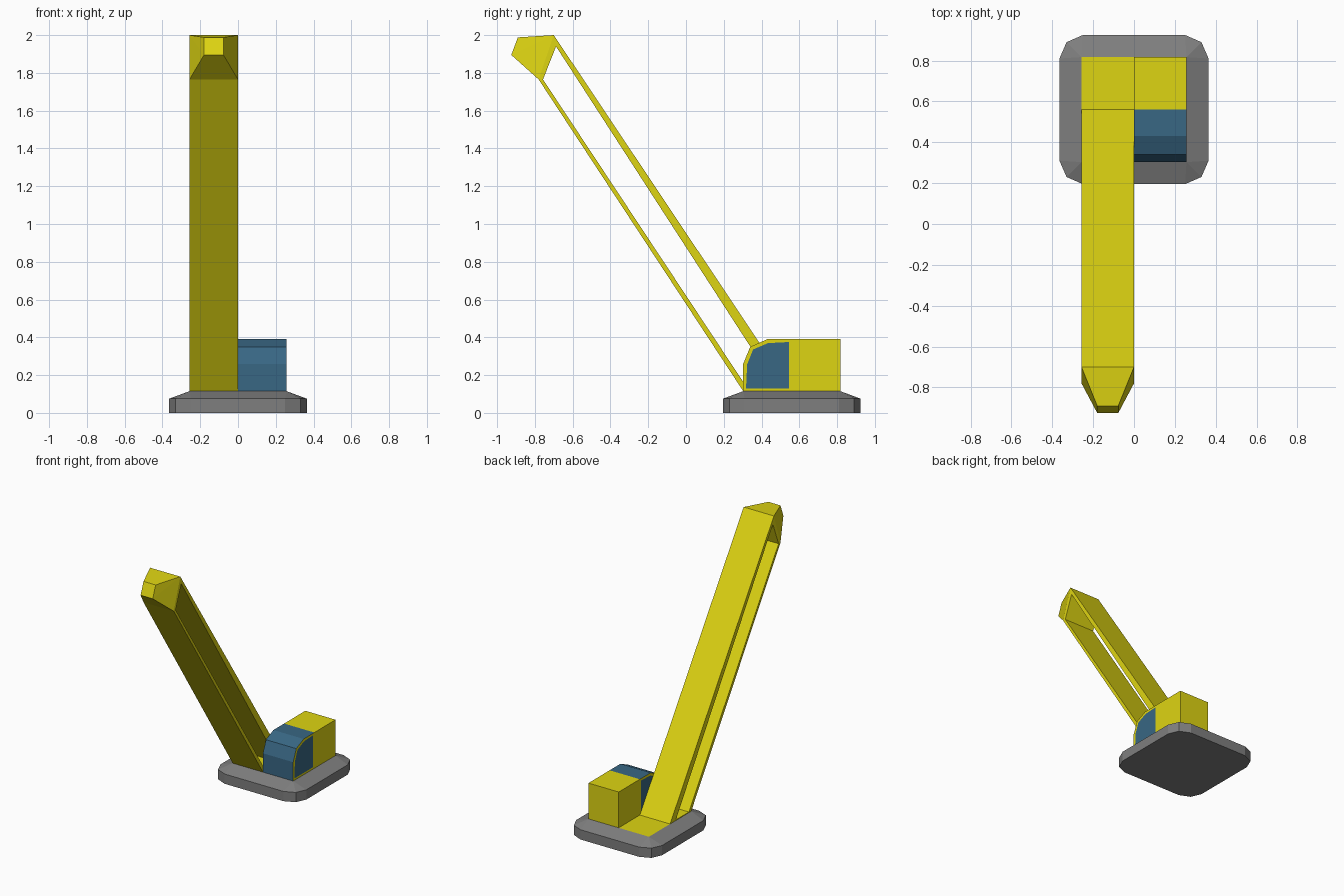
import bpy
import bmesh

if "Cube" in bpy.data.objects:
    bpy.data.objects.remove(bpy.data.objects["Cube"], do_unlink=True)


def material(name, rgb):
    mat = bpy.data.materials.new(name)
    mat.use_nodes = True
    mat.diffuse_color = (*rgb, 1)
    mat.node_tree.nodes["Principled BSDF"].inputs["Base Color"].default_value = (*rgb, 1)
    return mat


YELLOW = material("machine yellow", (0.73, 0.66, 0.006))
BLUE = material("window blue", (0.04, 0.135, 0.23))
GREY = material("base grey", (0.21, 0.21, 0.21))


def finish(bm, name, mats):
    bmesh.ops.recalc_face_normals(bm, faces=bm.faces)
    mesh = bpy.data.meshes.new(name)
    bm.to_mesh(mesh)
    bm.free()
    for mat in mats:
        mesh.materials.append(mat)
    obj = bpy.data.objects.new(name, mesh)
    bpy.context.scene.collection.objects.link(obj)
    return obj


def hull(points):
    """Convex solid with its flat areas merged."""
    bm = bmesh.new()
    for p in points:
        bm.verts.new(p)
    bmesh.ops.convex_hull(bm, input=bm.verts)
    bmesh.ops.dissolve_limit(bm, angle_limit=0.01, verts=bm.verts, edges=bm.edges)
    bmesh.ops.recalc_face_normals(bm, faces=bm.faces)
    bm.normal_update()
    return bm


def prism(points, polygons, x0, x1):
    """Polygons in the yz plane, extruded from x0 to x1."""
    bm = bmesh.new()
    verts = [bm.verts.new((x0, y, z)) for y, z in points]
    faces = [bm.faces.new([verts[i] for i in poly]) for poly in polygons]
    new = bmesh.ops.extrude_face_region(bm, geom=faces, use_keep_orig=True)["geom"]
    moved = [g for g in new if isinstance(g, bmesh.types.BMVert)]
    bmesh.ops.translate(bm, verts=moved, vec=(x1 - x0, 0, 0))
    bmesh.ops.recalc_face_normals(bm, faces=bm.faces)
    bm.normal_update()
    return bm


MID_Y, FLOOR, HALF = 0.56, 0.115, 0.257

# Base slab with rounded corners, sloped rim and a yellow deck
corner = [(0.25, 0.365), (0.33, 0.33), (0.365, 0.25)]
points = []
for sx in (-1, 1):
    for sy in (-1, 1):
        points += [(sx * x, MID_Y + sy * y, z) for x, y in corner for z in (0, 0.075)]
        points.append((sx * HALF, MID_Y + sy * HALF, FLOOR))
bm = hull(points)
for f in bm.faces:
    f.material_index = int(f.normal.z > 0.99)
finish(bm, "base", [GREY, YELLOW])

# Cab: glazed front half and plain rear half
profile = [(0.303, FLOOR), (0.303, 0.26), (0.34, 0.35), (0.43, 0.39),
           (MID_Y, 0.39), (MID_Y, FLOOR), (0.817, 0.39), (0.817, FLOOR)]
bm = prism(profile, [(0, 1, 2, 3, 4, 5), (5, 4, 6, 7)], 0, HALF)
front = [f for f in bm.faces if f.calc_center_median().y < MID_Y - 0.01]
sides = [f for f in front if abs(f.normal.x) > 0.9]
glass = [f for f in front if f not in sides and f.normal.z > -0.5]
for f in glass:
    f.material_index = 1
bmesh.ops.inset_individual(bm, faces=sides, thickness=0.021, depth=0)
for f in sides:
    f.material_index = 1
finish(bm, "cab", [YELLOW, BLUE])

# Boom: two long plates joined at both ends, open at the sides
outer = [(0.303, FLOOR), (MID_Y, FLOOR), (-0.7, 2.0), (-0.78, 1.765)]
inner = [(0.332, 0.12), (0.49, 0.12), (-0.688, 1.94), (-0.757, 1.765)]
ring = [(i, (i + 1) % 4, (i + 1) % 4 + 4, i + 4) for i in range(4)]
finish(prism(outer + inner, ring, -HALF, 0), "boom", [YELLOW])

# Boom head: tapers to a small blunt tip
head = [(x, y, z) for x in (-HALF, 0) for y, z in outer[2:]]
head += [(x, y, z) for x in (-0.18, -0.077) for y, z in ((-0.925, 1.895), (-0.89, 1.988))]
finish(hull(head), "boom_head", [YELLOW])
